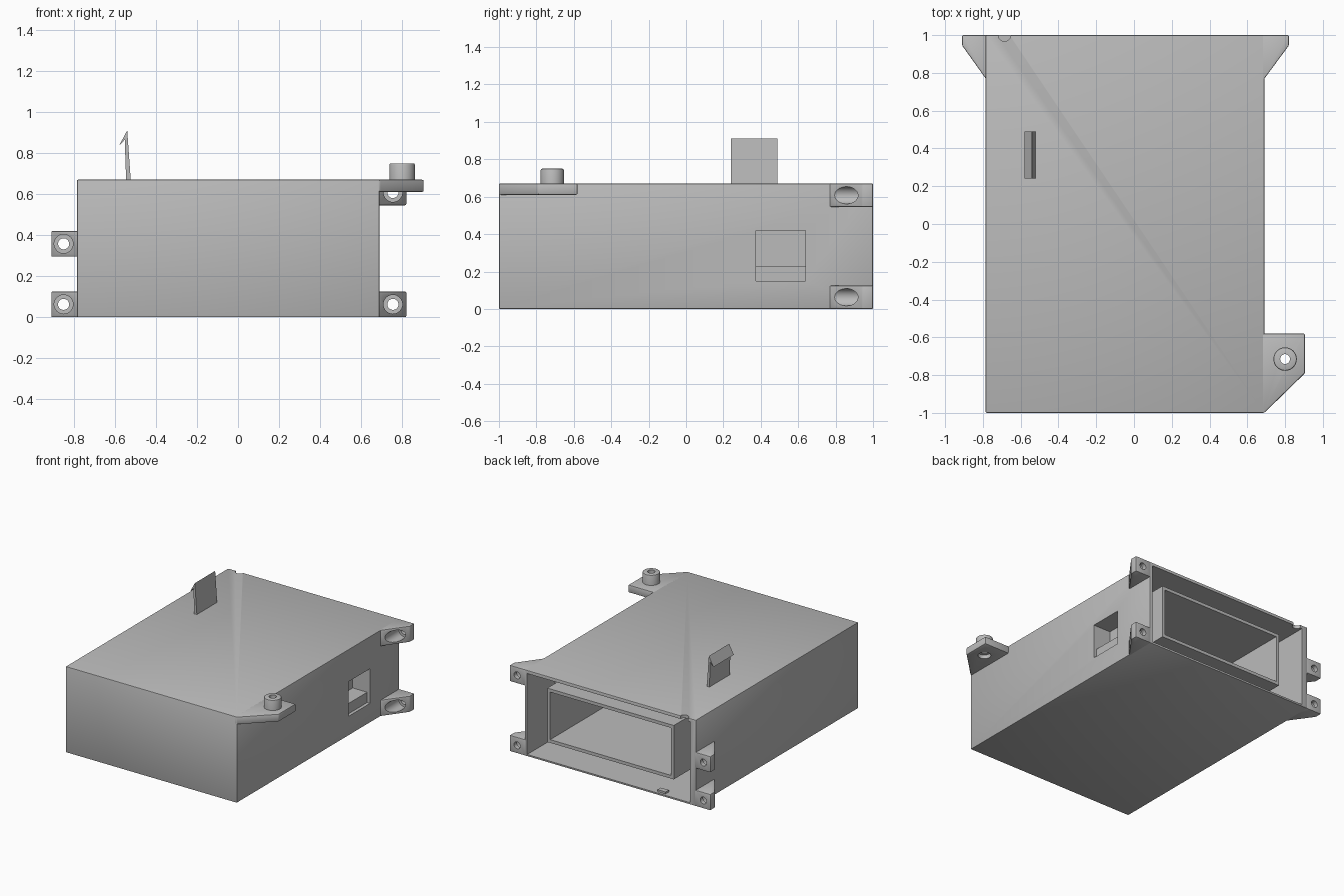
import bpy, bmesh, math
from mathutils import Vector, Matrix

cube = bpy.data.objects.get("Cube")
if cube:
    bpy.data.objects.remove(cube, do_unlink=True)

grey = bpy.data.materials.new("plain_grey")
grey.use_nodes = True
colour = (0.5, 0.5, 0.5, 1)
grey.diffuse_color = colour
grey.node_tree.nodes["Principled BSDF"].inputs["Base Color"].default_value = colour


def finish(name, bm):
    bmesh.ops.recalc_face_normals(bm, faces=bm.faces)
    mesh = bpy.data.meshes.new(name)
    bm.to_mesh(mesh)
    bm.free()
    mesh.materials.append(grey)
    obj = bpy.data.objects.new(name, mesh)
    bpy.context.collection.objects.link(obj)
    return obj


def prism(name, outline, start, end, axis="z", bevel=0):
    """Extrude an outline along z (points are x, y) or along y (points are x, z)."""
    bm = bmesh.new()
    if axis == "z":
        points, step = [(a, b, start) for a, b in outline], (0, 0, end - start)
    else:
        points, step = [(a, start, b) for a, b in outline], (0, end - start, 0)
    face = bm.faces.new([bm.verts.new(p) for p in points])
    top = bmesh.ops.extrude_face_region(bm, geom=[face])["geom"]
    bmesh.ops.translate(bm, vec=step, verts=[v for v in top if isinstance(v, bmesh.types.BMVert)])
    if bevel:
        bmesh.ops.recalc_face_normals(bm, faces=bm.faces)
        bmesh.ops.bevel(bm, geom=bm.edges[:], offset=bevel, segments=2,
                        profile=0.5, affect="EDGES")
    return finish(name, bm)


def box(name, x, y, z, bevel=0):
    outline = [(x[0], y[0]), (x[1], y[0]), (x[1], y[1]), (x[0], y[1])]
    return prism(name, outline, z[0], z[1], bevel=bevel)


def rod(name, centre, radius, length, axis="z", bevel=0):
    bm = bmesh.new()
    turn = Matrix.Rotation(math.pi / 2, 4, "X") if axis == "y" else Matrix()
    bmesh.ops.create_cone(bm, cap_ends=True, segments=40, radius1=radius, radius2=radius,
                          depth=length, matrix=Matrix.Translation(Vector(centre)) @ turn)
    if bevel:
        rim = [e for e in bm.edges if any(len(f.verts) > 4 for f in e.link_faces)
               and min(v.co.z for v in e.verts) > centre[2]]
        bmesh.ops.bevel(bm, geom=rim, offset=bevel, segments=2, profile=0.5, affect="EDGES")
    return finish(name, bm)


def cut(target, *cutters):
    for cutter in cutters:
        cutter.hide_render = True
        mod = target.modifiers.new("cut", "BOOLEAN")
        mod.operation, mod.solver, mod.object = "DIFFERENCE", "EXACT", cutter
        bpy.context.view_layer.objects.active = target
        bpy.ops.object.modifier_apply(modifier=mod.name)
        bpy.data.objects.remove(cutter, do_unlink=True)


def smooth(obj):
    bpy.ops.object.select_all(action="DESELECT")
    obj.select_set(True)
    bpy.context.view_layer.objects.active = obj
    bpy.ops.object.shade_smooth_by_angle(angle=math.radians(30))


LEFT, RIGHT, TOP = -0.785, 0.69, 0.67

# Outer housing, open at the back, with side window and cable notch
housing = box("housing", (LEFT, RIGHT), (-1, 1), (0, TOP), bevel=0.006)
cut(housing,
    box("cavity", (-0.735, 0.668), (-0.95, 1.1), (0.015, 0.645)),
    box("window", (0.6, 0.8), (0.375, 0.64), (0.15, 0.42)),
    rod("notch", (-0.685, 1, 0.65), 0.033, 0.2))

# Inner sleeve, also open at the back
sleeve = box("inner_sleeve", (-0.56, 0.53), (-0.96, 0.95), (0.13, 0.55))
cut(sleeve, box("sleeve_cavity", (-0.535, 0.505), (-0.9, 1.1), (0.155, 0.525)))

# Recess behind the side window, with a step at its foot
pocket = box("window_pocket", (0.525, 0.67), (0.35, 0.665), (0.125, 0.445))
cut(pocket, box("pocket_cavity", (0.54, 0.8), (0.375, 0.64), (0.15, 0.42)))
box("window_step", (0.535, 0.665), (0.37, 0.645), (0.145, 0.23))

# Small catch on the floor near the opening
box("floor_catch", (-0.51, -0.44), (0.94, 0.98), (0.01, 0.03))

# Four rear mounting ears with counterbored screw holes
for name, side, tip, hole_x, low in (
        ("right_lower_ear", LEFT, -0.91, -0.85, 0),
        ("right_upper_ear", LEFT, -0.91, -0.85, 0.295),
        ("left_lower_ear", RIGHT, 0.82, 0.755, 0),
        ("left_upper_ear", RIGHT, 0.82, 0.755, 0.545)):
    root = side - math.copysign(0.012, side)
    outline = [(root, 0.753), (tip, 0.945), (tip, 1), (root, 1)]
    ear = prism(name, outline, low, low + 0.125, bevel=0.006)
    z = low + 0.0625
    cut(ear,
        rod("screw_hole", (hole_x, 0.9, z), 0.027, 0.6, "y"),
        rod("counterbore", (hole_x, 0.765, z), 0.046, 0.4, "y"))
    smooth(ear)

# Front corner tab with a hollow boss
tab = prism("corner_tab", [(0.67, -1), (RIGHT, -1), (0.905, -0.79), (0.905, -0.58), (0.67, -0.58)],
            0.61, TOP, bevel=0.008)
boss = rod("tab_boss", (0.8, -0.715, 0.695), 0.062, 0.11, bevel=0.008)
for part in (tab, boss):
    cut(part, rod("boss_hole", (0.8, -0.715, 0.7), 0.026, 0.5))
cut(tab, rod("tab_counterbore", (0.8, -0.715, 0.6), 0.046, 0.08))
smooth(tab)
smooth(boss)

# Barbed snap clip on top
prism("snap_clip", [(-0.545, 0.66), (-0.522, 0.66), (-0.54, 0.91), (-0.58, 0.835), (-0.552, 0.865)],
      0.24, 0.49, axis="y")
smooth(housing)
